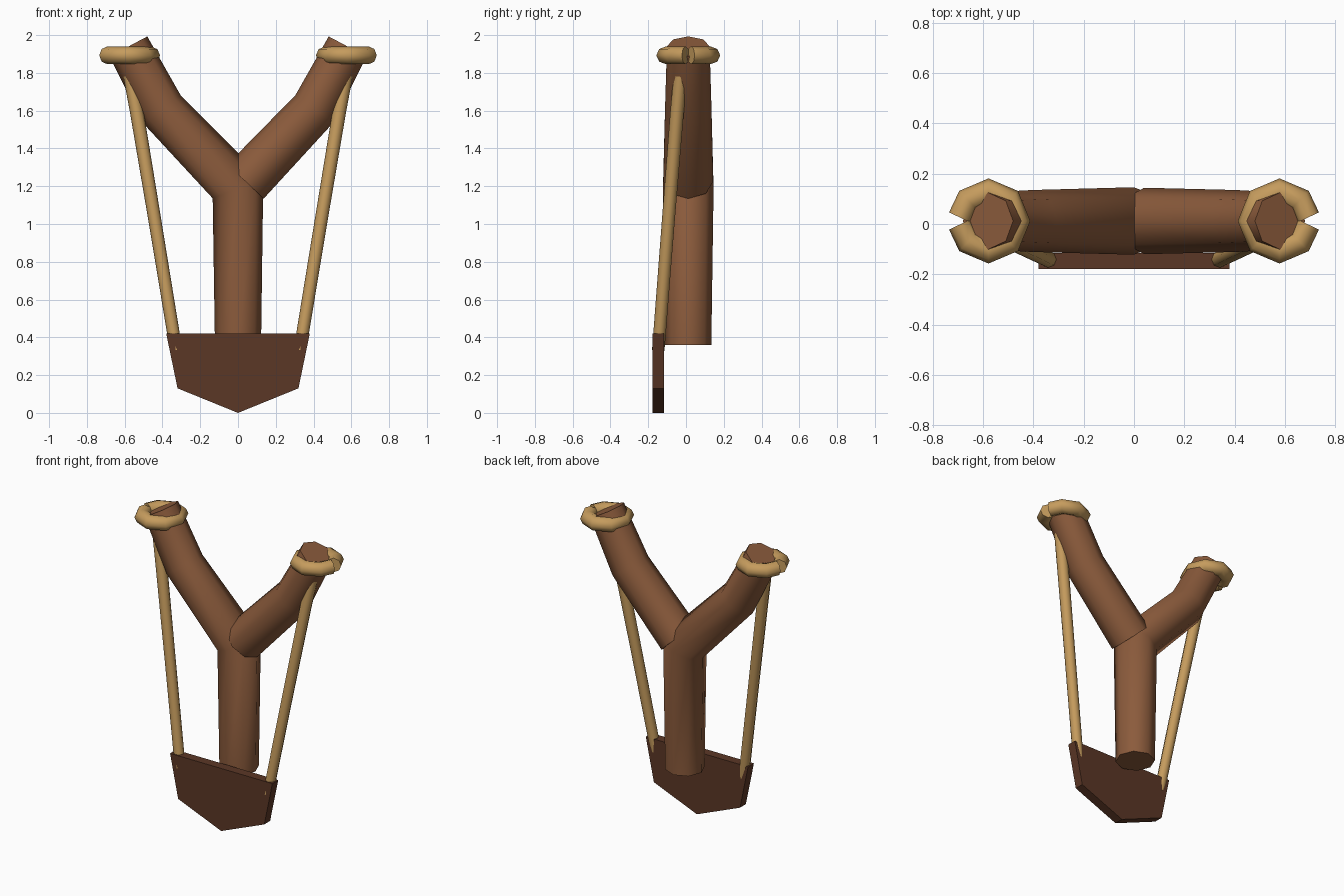
import bpy, bmesh, math
from mathutils import Vector

cube = bpy.data.objects.get("Cube")
if cube:
    bpy.data.objects.remove(cube)


def material(name, rgb):
    m = bpy.data.materials.new(name)
    m.use_nodes = True
    color = (*rgb, 1)
    m.diffuse_color = color
    m.node_tree.nodes["Principled BSDF"].inputs["Base Color"].default_value = color
    return m


wood = material("brown wood", (0.26, 0.105, 0.045))
rubber = material("tan rubber", (0.56, 0.33, 0.11))
leather = material("dark leather", (0.105, 0.038, 0.019))


def finish(bm, name, mat, smooth=True):
    bmesh.ops.recalc_face_normals(bm, faces=bm.faces)
    mesh = bpy.data.meshes.new(name)
    bm.to_mesh(mesh)
    bm.free()
    mesh.materials.append(mat)
    obj = bpy.data.objects.new(name, mesh)
    bpy.context.collection.objects.link(obj)
    if smooth:
        bpy.ops.object.select_all(action="DESELECT")
        obj.select_set(True)
        bpy.context.view_layer.objects.active = obj
        bpy.ops.object.shade_smooth_by_angle(angle=math.radians(50))
    return obj


def tube(name, path, radii, axis, mat, sides=8):
    """Sweep a polygon along a path, mitring the bends around the axis."""
    pts = [Vector(p) for p in path]
    axis = Vector(axis)
    bm = bmesh.new()
    rings = []
    for i, (p, r) in enumerate(zip(pts, radii)):
        before = (p - pts[i - 1]).normalized() if i else None
        after = (pts[i + 1] - p).normalized() if i + 1 < len(pts) else None
        before, after = before or after, after or before
        t = (before + after).normalized()
        side = axis.cross(t).normalized()
        up = t.cross(side)
        stretch = 1 / t.dot(after)
        ring = []
        for k in range(sides):
            a = math.tau * k / sides
            ring.append(bm.verts.new(p + side * (math.cos(a) * r * stretch) + up * (math.sin(a) * r)))
        rings.append(ring)
    for a, b in zip(rings, rings[1:]):
        for k in range(sides):
            n = (k + 1) % sides
            bm.faces.new((a[k], a[n], b[n], b[k]))
    bm.faces.new(rings[0])
    bm.faces.new(rings[-1])
    return finish(bm, name, mat)


# Forked handle: the stem bends into one arm, the other arm butts against it
Y = (0, 1, 0)
tube("stem_and_right_arm",
     [(0, 0.012, 0.36), (0, 0.012, 1.19), (-0.405, 0.012, 1.61), (-0.58, 0.012, 1.94)],
     [0.122, 0.134, 0.123, 0.113], Y, wood)
tube("left_arm",
     [(0.04, 0.012, 1.225), (0.405, 0.012, 1.61), (0.58, 0.012, 1.94)],
     [0.132, 0.123, 0.113], Y, wood)

for side, s in (("left", 1), ("right", -1)):
    # Wrapped tie around the arm tip, its ends meeting on the outside
    angles = [0.12] + [math.tau * k / 8 for k in range(1, 8)] + [math.tau - 0.12]
    tie = [(s * (0.578 + 0.115 * math.cos(a)), 0.012 + 0.118 * math.sin(a), 1.893) for a in angles]
    tube(side + "_tie", tie, [0.047] * len(tie), (0, 0, 1), rubber)

    # Elastic band from the arm down to the pouch
    band = [(s * 0.58, -0.025, 1.83), (s * 0.537, -0.047, 1.6),
            (s * 0.437, -0.095, 1.0), (s * 0.327, -0.147, 0.33)]
    tube(side + "_band", band, [0.036, 0.036, 0.034, 0.033], Y, rubber)

# Flat pouch with a pointed lower edge
bm = bmesh.new()
outline = [(-0.38, 0.42), (0.38, 0.42), (0.32, 0.13), (0, 0), (-0.32, 0.13)]
face = bm.faces.new([bm.verts.new((x, -0.178, z)) for x, z in outline])
extruded = bmesh.ops.extrude_face_region(bm, geom=[face])["geom"]
bmesh.ops.translate(bm, vec=(0, 0.062, 0), verts=[v for v in extruded if isinstance(v, bmesh.types.BMVert)])
finish(bm, "pouch", leather, smooth=False)
